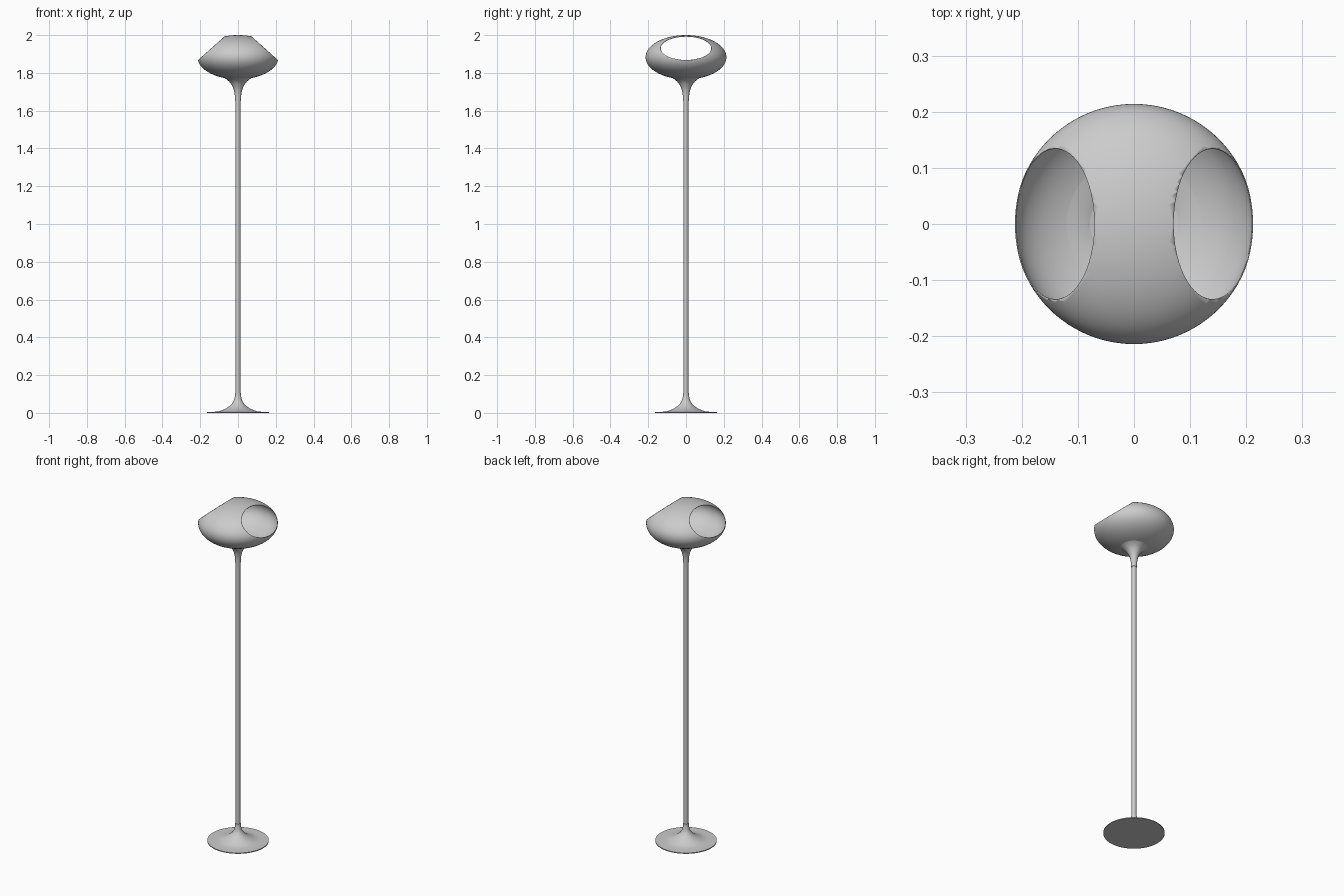
import bpy, bmesh, math
from mathutils import Vector

if "Cube" in bpy.data.objects:
    bpy.data.objects.remove(bpy.data.objects["Cube"])


def finish(name, bm):
    mesh = bpy.data.meshes.new(name)
    bm.to_mesh(mesh)
    bm.free()
    ob = bpy.data.objects.new(name, mesh)
    bpy.context.collection.objects.link(ob)
    bpy.context.view_layer.objects.active = ob
    ob.select_set(True)
    bpy.ops.object.shade_smooth_by_angle(angle=math.radians(30))
    ob.select_set(False)
    return ob


def smooth_profile(pts, steps=6):
    # Catmull-Rom curve through (radius, height) points
    p = [Vector(q) for q in [pts[0]] + pts + [pts[-1]]]
    out = []
    for i in range(1, len(p) - 2):
        a, b, c, d = p[i - 1:i + 3]
        for k in range(steps):
            t = k / steps
            out.append(0.5 * (2 * b + (c - a) * t + (2 * a - 5 * b + 4 * c - d) * t * t
                              + (3 * b - a - 3 * c + d) * t ** 3))
    return out + [p[-1]]


def lathe(name, profile, segments=64):
    bm = bmesh.new()
    vs = [bm.verts.new((r, 0, z)) for r, z in profile]
    es = [bm.edges.new(pair) for pair in zip(vs, vs[1:])]
    bmesh.ops.spin(bm, geom=vs + es, axis=(0, 0, 1), cent=(0, 0, 0),
                   angle=2 * math.pi, steps=segments, use_duplicate=False)
    bmesh.ops.remove_doubles(bm, verts=bm.verts, dist=1e-5)
    bmesh.ops.recalc_face_normals(bm, faces=bm.faces)
    return finish(name, bm)


# Flared disc foot
flare = smooth_profile([(0.165, 0.005), (0.11, 0.007), (0.075, 0.018), (0.045, 0.036),
                        (0.025, 0.06), (0.017, 0.085), (0.015, 0.105)])
lathe("base", [(0, 0), (0.165, 0)] + [tuple(v) for v in flare] + [(0, 0.105)])

# Pole
lathe("pole", [(0, 0.1), (0.0125, 0.1), (0.0125, 1.66), (0, 1.66)], 32)

# Trumpet neck under the shade
neck = smooth_profile([(0.015, 1.65), (0.018, 1.69), (0.028, 1.725), (0.048, 1.755),
                       (0.08, 1.777), (0.12, 1.79)])
lathe("neck", [(0, 1.65)] + [tuple(v) for v in neck])

# Hollow ellipsoid shade with two slanted openings
R, H, ZC = 0.214, 0.117, 1.883
bm = bmesh.new()
bmesh.ops.create_uvsphere(bm, u_segments=96, v_segments=48, radius=1)
for v in bm.verts:
    v.co = (v.co.x * R, v.co.y * R, ZC + v.co.z * H)
top, low = Vector((0.070, 0, 1.994)), Vector((0.212, 0, 1.868))
for side in (-1, 1):
    n = Vector((side * (top.z - low.z), 0, low.x - top.x)).normalized()
    bmesh.ops.bisect_plane(bm, geom=bm.verts[:] + bm.edges[:] + bm.faces[:],
                           plane_co=(side * top.x, 0, top.z), plane_no=n,
                           clear_outer=True)
shade = finish("shade", bm)
# Thin wall
wall = shade.modifiers.new("wall", 'SOLIDIFY')
wall.thickness = 0.002
wall.offset = -1
